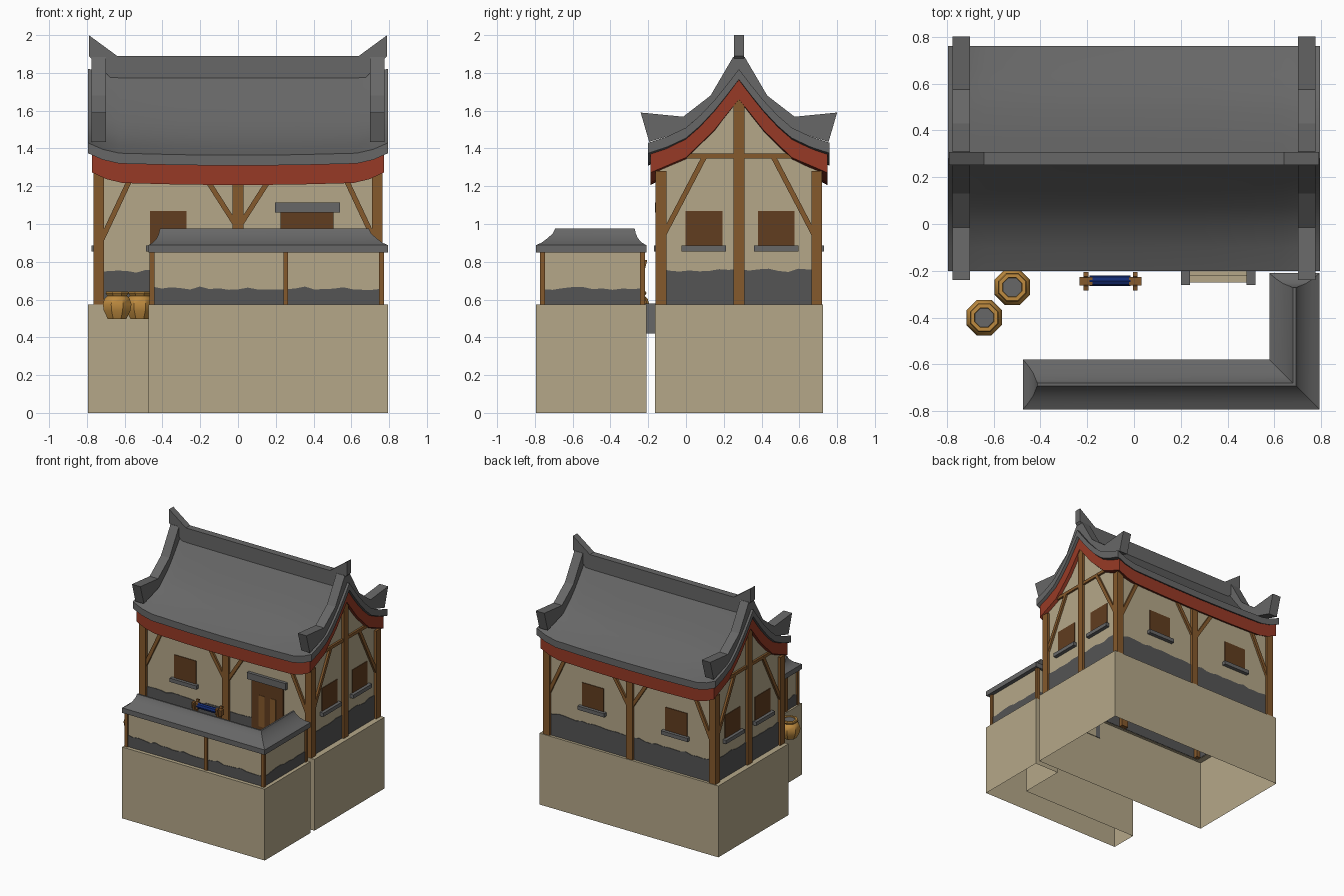
import bpy, bmesh, math, random
from mathutils import Vector

if "Cube" in bpy.data.objects:
    bpy.data.objects.remove(bpy.data.objects["Cube"])
random.seed(4)

def mat(name, r, g, b):
    m = bpy.data.materials.new(name)
    m.diffuse_color = (r, g, b, 1)
    m.use_nodes = True
    m.node_tree.nodes["Principled BSDF"].inputs["Base Color"].default_value = m.diffuse_color
    return m

TAN = mat("tan_plaster", .46, .39, .25)
GREY = mat("roof_grey", .135, .135, .135)
BAND = mat("dark_band_grey", .09, .09, .09)
RED = mat("red_trim", .31, .042, .019)
WOOD = mat("wood_brown", .235, .1, .025)
DARK = mat("dark_wood", .12, .047, .014)
POT = mat("ochre_pot", .52, .26, .05)
BLUE = mat("blue_cloth", .006, .024, .17)

def finish(name, bm, m, smooth=None):
    bmesh.ops.recalc_face_normals(bm, faces=bm.faces)
    me = bpy.data.meshes.new(name)
    bm.to_mesh(me)
    bm.free()
    me.materials.append(m)
    ob = bpy.data.objects.new(name, me)
    bpy.context.collection.objects.link(ob)
    if smooth:
        bpy.ops.object.select_all(action='DESELECT')
        bpy.context.view_layer.objects.active = ob
        ob.select_set(True)
        bpy.ops.object.shade_smooth_by_angle(angle=math.radians(smooth))
    return ob

def loft(name, rings, m, bottom=False, top=False, smooth=None):
    bm = bmesh.new()
    vs = [[bm.verts.new(p) for p in r] for r in rings]
    n = len(rings[0])
    for a, b in zip(vs, vs[1:]):
        for i in range(n):
            j = (i + 1) % n
            bm.faces.new((a[i], a[j], b[j], b[i]))
    if bottom: bm.faces.new(vs[0][::-1])
    if top: bm.faces.new(vs[-1])
    return finish(name, bm, m, smooth)

def prism(name, axis, pts, lo, hi, m, closed=True):
    """Extrude a 2D outline along an axis."""
    def place(p, t):
        return {'x': (t, p[0], p[1]), 'y': (p[0], t, p[1]), 'z': (p[0], p[1], t)}[axis]
    return loft(name, [[place(p, t) for p in pts] for t in (lo, hi)], m, closed, closed)

def box(name, x0, x1, y0, y1, z0, z1, m):
    return prism(name, 'z', [(x0, y0), (x1, y0), (x1, y1), (x0, y1)], z0, z1, m)

def beam(name, a, b, t, m):
    """Square beam between two points."""
    a, b = Vector(a), Vector(b)
    d = (b - a).normalized()
    side = d.cross(Vector((0, 1, 0)) if abs(d.y) < .01 else Vector((1, 0, 0))).normalized() * t / 2
    up = d.cross(side)
    q = [side + up, side - up, -side - up, up - side]
    return loft(name, [[a + c for c in q], [b + c for c in q]], m, True, True)

def ragged(name, axis, lo, hi, z0, z1, plane, m=BAND):
    """Thin strip with an uneven top edge."""
    n = max(3, int((hi - lo) / .05))
    pts = [(lo, z0), (hi, z0)]
    for i in range(n, -1, -1):
        pts.append((lo + (hi - lo) * i / n, z1 + random.uniform(-.009, .009)))
    prism(name, axis, pts, plane - .004, plane + .004, m)

CY = .28                       # ridge line of the house
FY, BY, WX = -.14, .70, .745   # wall planes

# House foundation (open underneath) with a ledge
def rect(x, y0, y1, z): return [(-x, y0, z), (x, y0, z), (x, y1, z), (-x, y1, z)]
loft("house_foundation", [rect(.795, -.165, .725, 0), rect(.795, -.165, .725, .573),
                          rect(WX, FY, BY, .573)], TAN)

# Plaster walls with gables, open at the floor
half = [(.42, 1.33), (.28, 1.39), (.13, 1.54), (0, 1.70)]
gable = [(BY, .57)] + [(CY + d, z) for d, z in half] + [(CY - d, z) for d, z in half[-2::-1]] + [(FY, .57)]
walls = prism("house_walls", 'x', gable, -WX, WX, TAN)
bm = bmesh.new()
bm.from_mesh(walls.data)
bmesh.ops.delete(bm, geom=[f for f in bm.faces if f.normal.z < -.9], context='FACES')
bm.to_mesh(walls.data)
bm.free()

# Dark bands around the wall foot
for y in (FY, BY): ragged("house_band", 'y', -WX, WX, .573, .75, y)
for x in (-WX, WX): ragged("house_band_side", 'x', FY, BY, .573, .755, x)

# Timber posts
h = .0285
for x in (-.737, 0, .737):
    for y in (-.133, .692):
        box("house_post", x - h, x + h, y - h, y + h, .573, 1.28, WOOD)
for s in (-1, 1):
    box("gable_post", s * .737 - h, s * .737 + h, CY - h, CY + h, .573, 1.69, WOOD)
    # Gable cross beam and braces
    beam("gable_cross_beam", (s * .748, -.04, 1.36), (s * .748, .60, 1.36), .025, WOOD)
    for t in (-1, 1):
        beam("gable_brace", (s * .748, CY + t * .405, .93), (s * .748, CY + t * .18, 1.36), .027, WOOD)
    # Front and back braces
    for y in (FY - .003, BY + .003):
        beam("corner_brace", (s * .72, y, .92), (s * .565, y, 1.25), .027, WOOD)
        beam("middle_brace", (s * .015, y, 1.0), (s * .175, y, 1.25), .027, WOOD)

# Windows with sills
for x, y, o in ((-.37, FY, -1), (.335, BY, 1), (-.405, BY, 1)):
    box("window", x - .097, x + .097, y - .005, y + .005, .88, 1.07, DARK)
    box("window_sill", x - .118, x + .118, min(y, y + o * .03), max(y, y + o * .03), .855, .885, GREY)
for s in (-1, 1):
    for y in (.095, .478):
        x = s * WX
        box("side_window", x - .005, x + .005, y - .097, y + .097, .88, 1.07, DARK)
        box("side_window_sill", min(x, x + s * .03), max(x, x + s * .03), y - .118, y + .118, .855, .885, GREY)

# Door, panels, lintel and steps
box("door", .225, .505, FY - .009, FY, .573, 1.07, DARK)
for x in (.315, .415):
    box("door_panel", x - .025, x + .025, FY - .012, FY - .005, .70, .95, WOOD)
box("door_lintel", .195, .54, -.165, FY, 1.06, 1.113, GREY)
for x in (.20, .48):
    box("step_side", x, x + .04, -.26, -.16, .42, .58, GREY)
for i in range(3):
    box("step", .24, .48, -.25 + .03 * i, -.16, .42, .47 + .045 * i, TAN)

# Sagging roof slabs
def slab(name, prof, thick, xend, m):
    full = [(-d, z) for d, z in prof[::-1]] + prof[1:]
    dmax = prof[-1][0]
    rings = []
    for u, drop in ((-1, 0), (-.9, .035), (-.79, .055), (-.4, .063), (0, .066),
                    (.4, .063), (.79, .055), (.9, .035), (1, 0)):
        f = lambda d, z: z - drop * (.15 + .85 * abs(d) / dmax)
        top = [(u * xend, CY + d, f(d, z)) for d, z in full]
        low = [(u * xend, CY + d, f(d, z - thick)) for d, z in full[::-1]]
        rings.append(top + low)
    loft(name, rings, m, True, True, 30)

slab("roof", [(0, 1.82), (.065, 1.735), (.13, 1.655), (.205, 1.575), (.28, 1.51), (.38, 1.463), (.48, 1.43)], .055, .795, GREY)
slab("roof_red_trim", [(0, 1.766), (.13, 1.602), (.28, 1.457), (.468, 1.377)], .105, .772, RED)

# Ridge beam with raised tips
r = [(0.79, 1.89), (.70, 1.80), (.64, 1.74)]
t = [(.64, 1.89), (.79, 2.0)]
prism("ridge_beam", 'y', t + r + [(-x, z) for x, z in r[::-1]] + [(-x, z) for x, z in t[::-1]],
      CY - .027, CY + .027, GREY)

# Gable ridges ending in horns
g = [(.03, 1.885), (.15, 1.68), (.295, 1.568), (.52, 1.59), (.475, 1.435), (.28, 1.495), (.13, 1.63)]
outline = [(CY + d, z) for d, z in g] + [(CY, 1.79)] + [(CY - d, z) for d, z in g[::-1]]
for x in (-.775, .70):
    prism("gable_ridge", 'x', outline, x, x + .075, GREY)

# L-shaped courtyard fence
def ell(o, e, z):
    x0, x1, y0, y1, w = -.475, .793, -.793, -.21, .215
    return [(x0 + e, y0 + o, z), (x1 - o, y0 + o, z), (x1 - o, y1 - e, z),
            (x1 - w + o, y1 - e, z), (x1 - w + o, y0 + w - o, z), (x0 + e, y0 + w - o, z)]

loft("fence_foundation", [ell(0, 0, 0), ell(0, 0, .573)], TAN, top=True)
loft("fence_wall", [ell(.033, .02, .573), ell(.033, .02, .86)], TAN)
loft("fence_roof", [ell(*p) for p in ((0, 0, .848), (0, 0, .888), (.03, .025, .902), (.06, .045, .925),
                                     (.088, .056, .95), (.101, .062, .977))], GREY, True, True, 30)
c = ell(.033, .02, 0)
for i in range(6):
    a, b = c[i], c[(i + 1) % 6]
    k = 0 if abs(a[1] - b[1]) < .001 else 1
    ragged("fence_band", 'yx'[k], min(a[k], b[k]), max(a[k], b[k]), .573, .66, a[1 - k])
for x, y in [p[:2] for p in c] + [(.253, c[0][1]), (.253, c[4][1])]:
    box("fence_post", x - .013, x + .013, y - .013, y + .013, .573, .86, WOOD)

# Octagonal jars
for x, y in ((-.52, -.27), (-.64, -.40)):
    def ring(rad, z):
        return [(x + rad * math.cos(math.radians(45 * i + 22.5)),
                 y + rad * math.sin(math.radians(45 * i + 22.5)), z) for i in range(8)]
    loft("jar", [ring(*p) for p in ((.053, .497), (.076, .54), (.082, .575), (.072, .605), (.056, .62),
                                    (.066, .634), (.062, .643), (.045, .643), (.043, .632))], POT, True, False, 35)
    loft("jar_contents", [ring(.045, .628), ring(.043, .637)], GREY, True, True)

# Wooden stand holding a blue roll
loft("blue_roll", [[(x, -.243 + .022 * math.cos(i * math.pi / 4), .775 + .022 * math.sin(i * math.pi / 4))
                    for i in range(8)] for x in (-.19, -.015)], BLUE, True, True)
for x in (-.205, .005):
    for s in (-1, 1):
        beam("stand_leg", (x, -.245 - s * .03, .57), (x, -.245 + s * .03, .81), .02, WOOD)
    box("stand_cap", x - .027, x + .027, -.262, -.226, .75, .795, WOOD)
